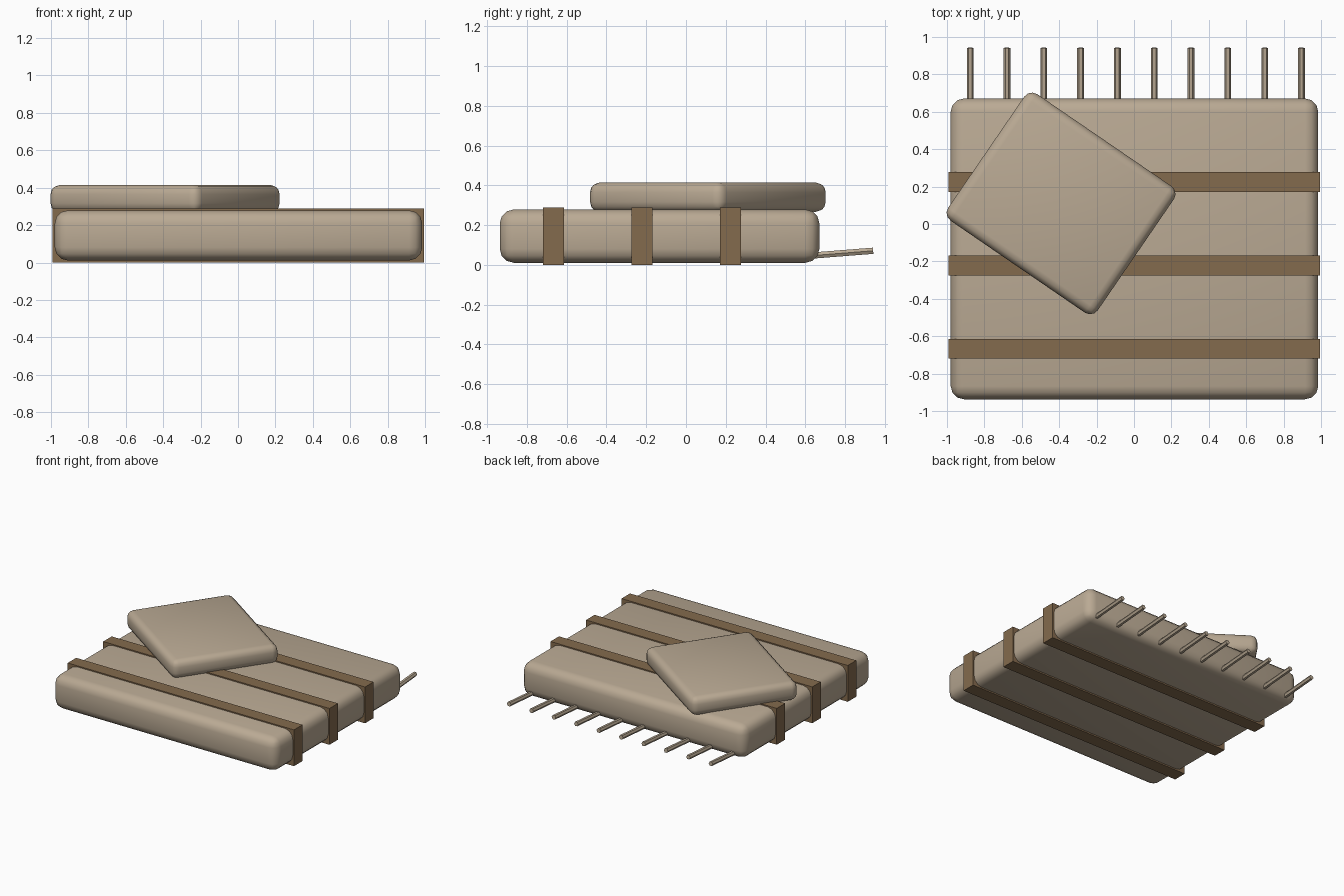
import bpy
import math

if "Cube" in bpy.data.objects:
    bpy.data.objects.remove(bpy.data.objects["Cube"])


def make_material(name, rgb):
    mat = bpy.data.materials.new(name)
    mat.diffuse_color = (*rgb, 1.0)
    mat.use_nodes = True
    mat.node_tree.nodes["Principled BSDF"].inputs["Base Color"].default_value = mat.diffuse_color
    return mat


CLOTH = make_material("tan cloth", (0.49, 0.40, 0.295))
LEATHER = make_material("brown leather", (0.23, 0.145, 0.075))


def box(name, center, size, mat, bevel=0.0, angle=0.0):
    """Box with optional rounded, smooth-shaded edges."""
    bpy.ops.mesh.primitive_cube_add(size=1, location=center)
    obj = bpy.context.object
    obj.name = name
    obj.scale = size
    bpy.ops.object.transform_apply(location=False, rotation=False, scale=True)
    obj.rotation_euler.z = angle
    obj.data.materials.append(mat)
    if bevel:
        mod = obj.modifiers.new("soft_edges", "BEVEL")
        mod.width = bevel
        mod.segments = 3
        bpy.ops.object.modifier_apply(modifier=mod.name)
        bpy.ops.object.shade_smooth()
    return obj


# Folded padded bedding
box("bedroll", (0.0025, -0.133, 0.145), (1.965, 1.608, 0.268), CLOTH, 0.07)

# Turned pillow resting on top
box("pillow", (-0.39, 0.11, 0.341), (0.97, 0.82, 0.148), CLOTH, 0.05,
    math.radians(-34.4))

# Three straps wrapped around the bedding
for i, y in enumerate((-0.667, -0.222, 0.224)):
    box(f"strap_{i + 1}", (0.0025, y, 0.144), (1.986, 0.106, 0.288), LEATHER)

# Drooping fringe tassels along the back edge
TILT = math.radians(4.5)
LENGTH = 0.31
for i in range(10):
    y = 0.942 - LENGTH / 2
    z = 0.047 + math.tan(TILT) * LENGTH / 2
    bpy.ops.mesh.primitive_cylinder_add(
        vertices=6, radius=0.018, depth=LENGTH,
        location=(-0.876 + i * 0.1968, y, z),
        rotation=(math.radians(90) + TILT, 0, 0))
    tassel = bpy.context.object
    tassel.name = f"tassel_{i + 1}"
    # Roll so that side corners point left and right
    tassel.rotation_mode = "QUATERNION"
    q = tassel.rotation_quaternion.copy()
    tassel.rotation_quaternion = q @ type(q)((0, 0, 1), math.radians(30))
    tassel.data.materials.append(CLOTH)
